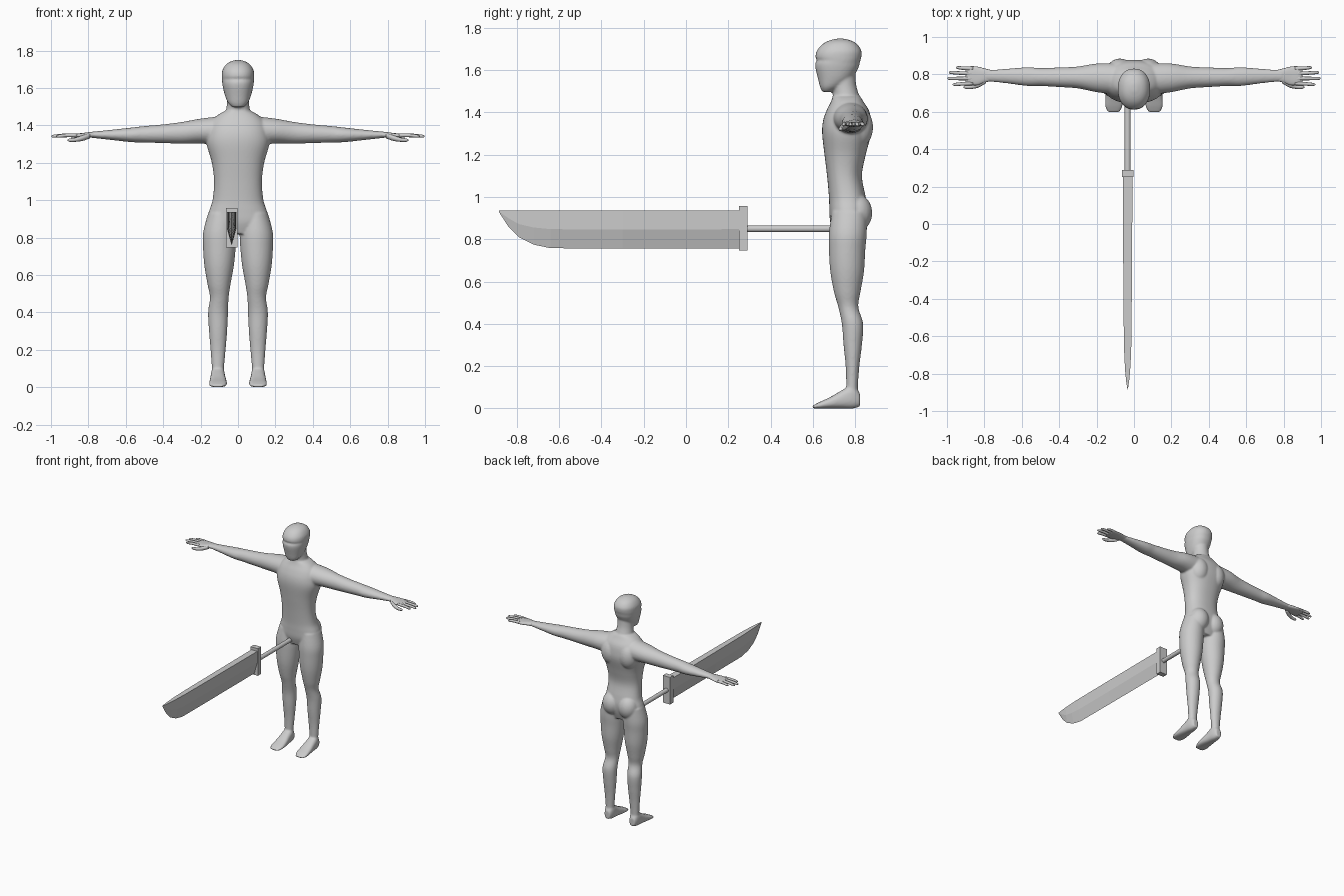
import bpy, bmesh, math
from mathutils import Vector

cube = bpy.data.objects.get("Cube")
if cube:
    bpy.data.objects.remove(cube, do_unlink=True)

grey = bpy.data.materials.new("plain_grey")
grey.use_nodes = True
grey.diffuse_color = (0.6, 0.6, 0.6, 1)
grey.node_tree.nodes["Principled BSDF"].inputs["Base Color"].default_value = (0.6, 0.6, 0.6, 1)


def finish(name, bm, smooth=True):
    bmesh.ops.recalc_face_normals(bm, faces=bm.faces)
    mesh = bpy.data.meshes.new(name)
    bm.to_mesh(mesh)
    bm.free()
    mesh.materials.append(grey)
    mesh.polygons.foreach_set("use_smooth", [smooth] * len(mesh.polygons))
    ob = bpy.data.objects.new(name, mesh)
    bpy.context.collection.objects.link(ob)
    return ob


def spline(rows, steps):
    """Catmull-Rom refinement of section rows."""
    out = []
    for i in range(len(rows) - 1):
        quad = zip(rows[max(i - 1, 0)], rows[i], rows[i + 1], rows[min(i + 2, len(rows) - 1)])
        quad = list(quad)
        for k in range(steps):
            t = k / steps
            out.append([b + t / 2 * (c - a + t * (2*a - 5*b + 4*c - d + t * (3*b - a - 3*c + d)))
                        for a, b, c, d in quad])
    return out + [list(rows[-1])]


def loft(bm, rows, axis, side=1, power=2.0, sides=32, steps=5):
    """Skin rounded sections: position, u min, u max, v min, v max."""
    rings = []
    for t, u0, u1, v0, v1 in spline(rows, steps):
        ring = []
        for k in range(sides):
            a = 2 * math.pi * k / sides
            c, s = math.cos(a), math.sin(a)
            u = (u0 + u1) / 2 + (u1 - u0) / 2 * math.copysign(abs(c) ** (2 / power), c)
            v = (v0 + v1) / 2 + (v1 - v0) / 2 * math.copysign(abs(s) ** (2 / power), s)
            x, y, z = {"x": (t, u, v), "y": (u, t, v), "z": (u, v, t)}[axis]
            ring.append(bm.verts.new((x * side, y, z)))
        rings.append(ring)
    for a, b in zip(rings, rings[1:]):
        for k in range(sides):
            j = (k + 1) % sides
            bm.faces.new((a[k], a[j], b[j], b[k]))
    bm.faces.new(rings[0])
    bm.faces.new(rings[-1])


def ball(bm, centre, size):
    made = bmesh.ops.create_uvsphere(bm, u_segments=24, v_segments=16, radius=1)["verts"]
    bmesh.ops.scale(bm, vec=size, verts=made)
    bmesh.ops.translate(bm, vec=centre, verts=made)


def symmetric(rows):
    return [(z, -w, w, y0, y1) for z, w, y0, y1 in rows]


# Body sections
torso = symmetric([
    (.82, .10, .70, .83), (.88, .165, .682, .85), (.94, .155, .678, .858),
    (1.0, .136, .676, .85), (1.1, .128, .667, .832), (1.2, .14, .655, .85),
    (1.3, .168, .644, .876), (1.36, .165, .648, .876), (1.41, .15, .665, .865),
    (1.45, .115, .685, .84), (1.475, .075, .694, .825)])
neck = symmetric([(1.4, .08, .69, .84), (1.47, .066, .695, .822),
                  (1.53, .058, .69, .805), (1.6, .058, .68, .80)])
head = symmetric([
    (1.497, .03, .645, .69), (1.52, .053, .634, .73), (1.56, .07, .624, .785),
    (1.61, .082, .612, .815), (1.635, .085, .612, .822), (1.647, .086, .621, .825),
    (1.66, .087, .612, .829), (1.69, .085, .618, .83), (1.72, .069, .642, .812),
    (1.738, .047, .672, .785), (1.749, .015, .71, .75)])
leg = [
    (.04, .078, .138, .76, .815), (.1, .075, .14, .758, .813), (.2, .066, .147, .755, .82),
    (.3, .058, .155, .745, .832), (.4, .053, .16, .737, .838), (.48, .05, .15, .72, .815),
    (.55, .04, .163, .70, .825), (.65, .022, .18, .682, .842), (.75, .012, .187, .676, .848),
    (.83, .010, .186, .676, .855), (.93, .02, .16, .69, .855)]
foot = [
    (.597, .078, .14, 0, .012), (.63, .061, .155, 0, .03), (.68, .06, .153, 0, .053),
    (.74, .067, .148, 0, .088), (.79, .072, .143, 0, .115), (.823, .085, .13, .01, .07)]
arm = [
    (.08, .69, .86, 1.29, 1.45), (.2, .705, .858, 1.303, 1.436), (.3, .725, .842, 1.302, 1.418),
    (.4, .732, .837, 1.305, 1.405), (.5, .738, .834, 1.308, 1.396), (.57, .738, .838, 1.31, 1.388),
    (.68, .752, .83, 1.322, 1.376), (.78, .762, .823, 1.333, 1.366), (.8, .762, .825, 1.334, 1.365)]

# Body, blended into one skin
bm = bmesh.new()
loft(bm, torso, "z", power=2.3, sides=48)
loft(bm, neck, "z")
loft(bm, head, "z", power=2.2)
for side in (1, -1):
    loft(bm, leg, "z", side)
    loft(bm, foot, "y", side, power=2.5)
    loft(bm, arm, "x", side)
    ball(bm, (side * .068, .805, .925), (.075, .076, .09))
    ball(bm, (side * .075, .81, 1.33), (.075, .075, .10))
body = finish("body", bm)
remesh = body.modifiers.new("blend", "REMESH")
remesh.mode = "VOXEL"
remesh.voxel_size = .006
remesh.use_smooth_shade = True
soften = body.modifiers.new("soften", "SMOOTH")
soften.factor = .5
soften.iterations = 8

# Hands: palm, four fingers and a thumb
palm = [(.76, .765, .822, 1.335, 1.365), (.8, .756, .832, 1.334, 1.363),
        (.84, .742, .842, 1.333, 1.358), (.88, .745, .843, 1.334, 1.355),
        (.9, .755, .835, 1.338, 1.35)]
fingers = [(.752, .746, .97), (.778, .778, .997), (.804, .81, .99), (.83, .836, .952)]


def digit(bm, points, side):
    rows = [(x, y - r, y + r, z - r, z + r) for x, y, z, r in points]
    loft(bm, rows, "x", side, sides=12, steps=3)


for side, label in ((1, "left"), (-1, "right")):
    bm = bmesh.new()
    loft(bm, palm, "x", side, power=2.4, sides=24)
    for y0, y1, tip in fingers:
        mid = (.87 + tip) / 2
        digit(bm, [(.86, y0, 1.346, .010), (mid, (y0 + y1) / 2, 1.346, .0095),
                   (tip - .012, y1, 1.342, .008), (tip, y1, 1.341, .003)], side)
    digit(bm, [(.79, .768, 1.345, .014), (.83, .745, 1.332, .015), (.87, .733, 1.323, .011),
               (.9, .732, 1.321, .009), (.912, .732, 1.321, .003)], side)
    finish(label + "_hand", bm)

# Blade: flat-sided above, wedge-ground below, sweeping up to the point
SWORD_X = -.034
stations = [  # y, edge height, grind line height, half thickness
    (.26, .757, .848, .026), (-.3, .757, .846, .023), (-.64, .758, .848, .02),
    (-.72, .775, .856, .017), (-.79, .81, .872, .013), (-.84, .86, .9, .008),
    (-.885, .93, .932, .001)]
bm = bmesh.new()
rings = []
for y, edge, grind, h in stations:
    outline = [(-h, .936), (h, .936), (h, grind), (0, edge), (-h, grind)]
    rings.append([bm.verts.new((SWORD_X + x, y, z)) for x, z in outline])
for a, b in zip(rings, rings[1:]):
    for k in range(5):
        j = (k + 1) % 5
        bm.faces.new((a[k], a[j], b[j], b[k]))
bm.faces.new(rings[0])
bm.faces.new(rings[-1])
finish("blade", bm, False)

# Guard
bm = bmesh.new()
made = bmesh.ops.create_cube(bm, size=1)["verts"]
bmesh.ops.scale(bm, vec=(.062, .04, .212), verts=made)
bmesh.ops.translate(bm, vec=(SWORD_X, .27, .852), verts=made)
finish("guard", bm, False)

# Handle
bm = bmesh.new()
loft(bm, [(y, SWORD_X - .016, SWORD_X + .016, .834, .866) for y in (.28, .72)], "y",
     sides=24, steps=1)
handle = finish("handle", bm)
bpy.context.view_layer.objects.active = handle
handle.select_set(True)
bpy.ops.object.shade_smooth_by_angle()
